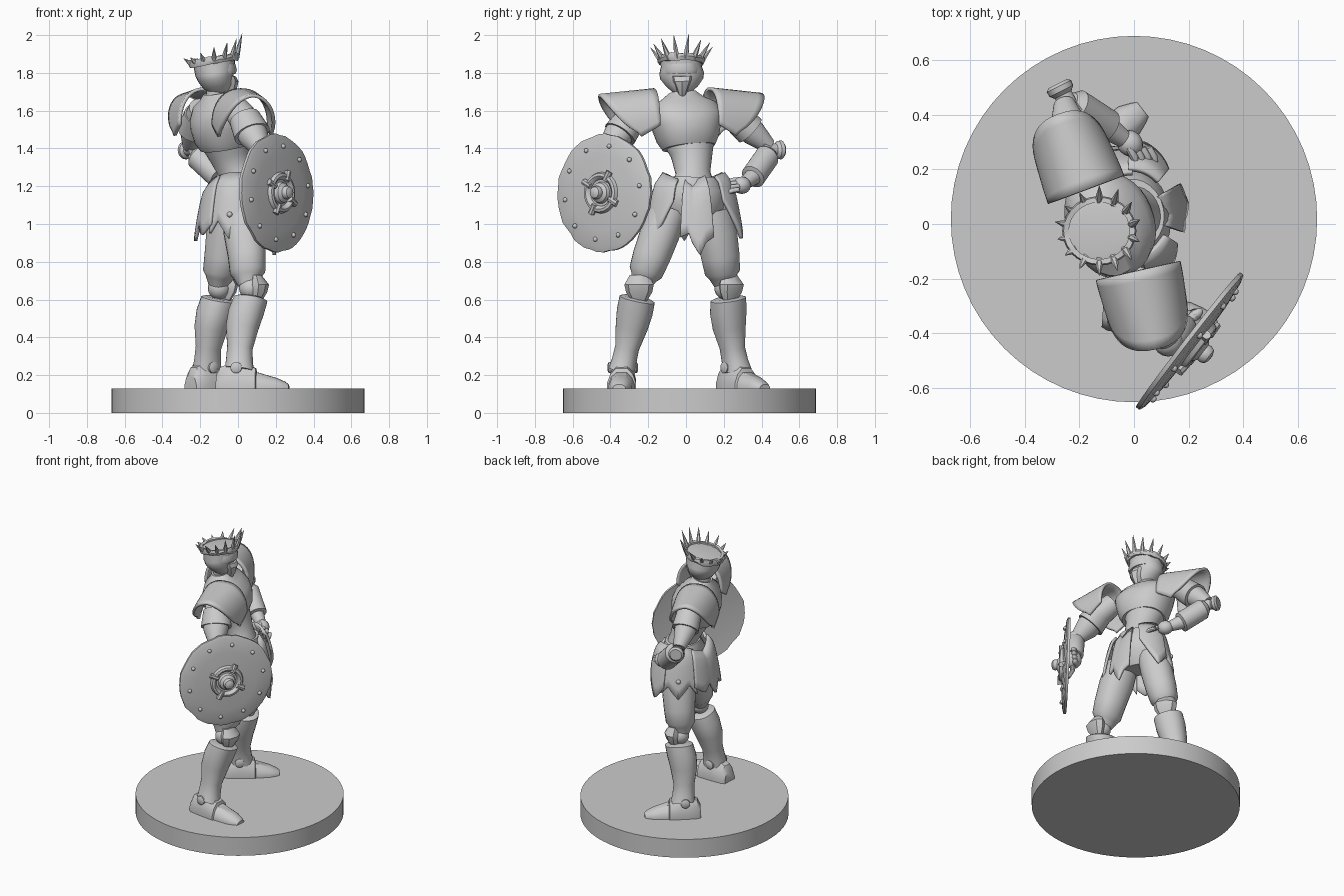
import bpy, random
from math import sin, cos, pi, radians, sqrt
from mathutils import Vector as V, Matrix

random.seed(3)


def mesh(name, verts, faces, solid=0):
    me = bpy.data.meshes.new(name)
    me.from_pydata([tuple(v) for v in verts], [], faces)
    ob = bpy.data.objects.new(name, me)
    bpy.context.collection.objects.link(ob)
    if solid:
        m = ob.modifiers.new("thickness", 'SOLIDIFY')
        m.thickness, m.offset = solid, 0
    return ob


def grid(name, rows, closed=True, caps=True, solid=0):
    n = len(rows[0])
    f = [(i*n+j, i*n+(j+1) % n, (i+1)*n+(j+1) % n, (i+1)*n+j)
         for i in range(len(rows)-1) for j in range(n if closed else n-1)]
    if caps and closed:
        f += [tuple(range(n))[::-1], tuple(range((len(rows)-1)*n, len(rows)*n))]
    return mesh(name, [v for r in rows for v in r], f, solid)


def limb(name, secs, yaw=0, n=24, p=1.0):
    """Loft of ellipses (x, y, z, front radius, side radius), p < 1 is boxier."""
    axis = (V(secs[-1][:3]) - V(secs[0][:3])).normalized()
    side = axis.cross(V((cos(radians(yaw)), sin(radians(yaw)), 0))).normalized()
    fwd = side.cross(axis)
    pw = lambda c: abs(c)**p * (1 if c > 0 else -1)
    return grid(name, [[V(s[:3]) + fwd*s[3]*pw(cos(2*pi*j/n)) + side*s[4]*pw(sin(2*pi*j/n))
                        for j in range(n)] for s in secs])


def lathe(name, prof, loc, axis, n=24):
    m = Matrix.Translation(loc) @ V(axis).to_track_quat('Z', 'Y').to_matrix().to_4x4()
    return grid(name, [[m @ V((r*cos(2*pi*j/n), r*sin(2*pi*j/n), h)) for j in range(n)] for r, h in prof])


def ball(name, loc, r, axis=(0, 0, 1), squash=1, n=16):
    return lathe(name, [(max(r*sin(pi*i/10), .0005), -r*squash*cos(pi*i/10)) for i in range(11)], loc, axis, n)


# Base disc
lathe("base", [(.67, 0), (.67, .13)], (0, .018, 0), (0, 0, 1), 64)

# Torso, breastplate, neck
limb("torso", [(.02, .035, 1.17, .10, .13), (-.01, .037, 1.27, .09, .092), (-.045, .03, 1.36, .105, .11),
               (-.07, .015, 1.43, .12, .135)], 18, 32)
limb("breastplate", [(-.07, .015, 1.405, .125, .14), (-.075, .01, 1.45, .15, .165), (-.085, .003, 1.52, .16, .185),
                     (-.095, -.003, 1.57, .15, .20), (-.11, -.015, 1.63, .115, .18),
                     (-.115, -.02, 1.665, .08, .115), (-.118, -.02, 1.695, .062, .075),
                     (-.118, -.02, 1.69, .05, .06)], 22, 32, .9)
limb("neck", [(-.12, -.02, 1.65, .05, .052), (-.115, -.02, 1.76, .05, .052)])
limb("pelvis", [(.0, .03, 1.0, .07, .10), (.0, .03, 1.08, .125, .17), (.0, .03, 1.18, .135, .175),
                (.0, .035, 1.25, .11, .13)], 10)

# Helmet with visor and brow
limb("helmet", [(-.095, -.02, 1.695, .05, .045), (-.105, -.02, 1.73, .08, .085), (-.118, -.022, 1.77, .095, .115),
                (-.122, -.023, 1.80, .105, .118), (-.124, -.025, 1.835, .11, .108),
                (-.127, -.025, 1.875, .115, .112), (-.127, -.025, 1.88, .08, .08)], 0, 24)
limb("visor", [(-.06, -.02, 1.675, .03, .018), (-.058, -.02, 1.72, .052, .035), (-.052, -.021, 1.76, .055, .055),
               (-.05, -.022, 1.785, .04, .06)], 0, 8)
limb("brow", [(-.075, -.023, 1.795, .062, .09), (-.072, -.024, 1.815, .066, .094), (-.075, -.025, 1.85, .06, .085)], 0, 12)

# Thorny crown, taller at the front
ring = lambda r, h: [V((-.127 + r*1.07*cos(2*pi*j/28), -.025 + r*sin(2*pi*j/28),
                        1.866 + h + .02*cos(2*pi*j/28) + random.uniform(-.006, .006))) for j in range(28)]
rows = [ring(.104, -.014), ring(.12, -.02), ring(.127, .0), ring(.122, .02), ring(.104, .02)]
grid("crown_band", rows + rows[:1], caps=False)
for i in range(14):
    a = 2*pi*(i + .5)/14
    k = (1 + cos(a))/2
    length = .045 + .07*k + random.uniform(-.01, .01)
    lathe("crown_spike", [(.017, -.012), (.011, length*.4), (.0008, length)],
          (-.127 + .123*cos(a), -.025 + .112*sin(a), 1.87 + .023*cos(a)),
          (cos(a)*(.75 - .5*k), sin(a)*.6, .5 + .5*k), 6)


# Pauldrons: arched shells, rounded outward, with a raised tip
def pauldron(name, inner, out, width, length, ztop):
    out = V(out).normalized()
    fwd = V((-out.y, out.x, 0))
    rows = []
    for i in range(9):
        u = i/8
        row = []
        for j in range(25):
            a = radians(-96 + 192*j/24)
            c = max(cos(a), 0)
            reach = length*(.34 + .66*c**.65)
            w = width/2*(1 - .06*u*u)
            p = V(inner) + out*reach*u + fwd*w*abs(sin(a))**.85*(1 if a > 0 else -1)
            row.append(V((p.x, p.y, ztop - .17 + .17*cos(a) - .03*u - .03*u*abs(sin(a)))))
        rows.append(row)
    grid(name, rows, closed=False, solid=.018)


pauldron("right_pauldron", (.015, -.17, 0), (.22, -.97, 0), .30, .295, 1.71)
pauldron("left_pauldron", (-.175, .125, 0), (-.35, .94, 0), .28, .295, 1.715)

# Arms: shoulder, sleeve, elbow, gauntlet
limb("right_upper_arm", [(-.01, -.21, 1.61, .07, .07), (.05, -.31, 1.53, .085, .08), (.085, -.37, 1.46, .08, .075),
                         (.12, -.42, 1.40, .05, .05)], 20)
limb("right_arm_band", [(.035, -.29, 1.56, .085, .08), (.075, -.35, 1.475, .10, .09)], 20)
ball("right_elbow", (.125, -.43, 1.39), .055)
limb("right_forearm", [(.13, -.43, 1.38, .05, .05), (.14, -.42, 1.35, .062, .06), (.175, -.39, 1.24, .062, .06),
                       (.185, -.38, 1.22, .05, .045)], 60)
limb("left_upper_arm", [(-.19, .21, 1.61, .07, .07), (-.22, .29, 1.54, .075, .075), (-.24, .36, 1.48, .068, .068),
                        (-.255, .44, 1.41, .04, .04)], 20)
limb("left_arm_band", [(-.205, .25, 1.58, .08, .078), (-.232, .34, 1.495, .088, .085)], 20)
lathe("left_elbow", [(.042, -.06), (.034, -.02), (.034, .02), (.048, .035), (.05, .055), (.038, .065)],
      (-.25, .455, 1.392), (-.4, .8, .0))
limb("left_forearm", [(-.235, .445, 1.375, .04, .04), (-.215, .43, 1.357, .066, .066), (-.10, .355, 1.25, .066, .066),
                      (-.095, .352, 1.247, .045, .045), (-.03, .305, 1.21, .032, .032)], 50)

# Hands with finger segments
ball("left_palm", (-.015, .295, 1.205), .046, (.5, -.6, 0), 1.1)
for i in range(4):
    x, z = -.02 + .024*i, 1.235 - .018*i
    limb("left_finger", [(x, .28, z, .014, .014), (x + .02, .245, z - .005, .015, .015),
                         (x + .03, .21, z - .02, .009, .009)], 0, 10)
ball("right_fist", (.2, -.37, 1.18), .055, (0, 0, 1), 1.1)
for i in range(4):
    ball("right_finger", (.222 - .004*i, -.335, 1.225 - .028*i), .019, (.8, .6, 0), 1.9, 10)
limb("shield_grip", [(.21, -.41, 1.06, .014, .014), (.205, -.37, 1.1, .016, .016), (.205, -.37, 1.27, .016, .016),
                     (.21, -.41, 1.31, .014, .014)], 0, 10)

# Round shield with worn rim, boss, lugs and rivets
sc, sn = V((.215, -.44, 1.165)), V((.79, -.61, .03)).normalized()
st = V((.61, .79, 0)).normalized()
su = sn.cross(st)
wear = [random.uniform(.98, 1.012) for _ in range(48)]
prof = [(.02, -.008), (.2, -.012), (.312, -.024), (.312, -.008), (.29, .0), (.2, .01), (.02, .018)]
grid("shield", [[sc + sn*h + (st*cos(2*pi*j/48) + su*sin(2*pi*j/48))*r*(wear[j] if r > .29 else 1)
                 for j in range(48)] for r, h in prof])
lathe("shield_ring", [(.112, .008), (.102, .032), (.088, .036), (.075, .026), (.068, .012)], sc, sn, 32)
lathe("shield_boss", [(.06, .01), (.052, .035), (.034, .048), (.036, .06), (.03, .075), (.012, .083)], sc, sn)
for i in range(4):
    a = pi/4 + i*pi/2 + .3
    d = st*cos(a) + su*sin(a)
    limb("shield_lug", [(*(sc + sn*.028 + d*.07), .016, .014), (*(sc + sn*.02 + d*.125), .018, .02)], 40, 8)
for i in range(10):
    a = 2*pi*i/10 + .15
    ball("shield_rivet", sc + sn*.006 + (st*cos(a) + su*sin(a))*.25, .013, sn, 1, 10)


# Flared skirt plates with jagged hems: (position 0..1, hem height)
def skirt(name, a0, a1, hem, flare=.0, top=1.2, n=24):
    rows = []
    for i in range(6):
        row = []
        for j in range(n + 1):
            t = j/n
            a = radians(10 + a0 + (a1 - a0)*t)
            for (t0, z0), (t1, z1) in zip(hem, hem[1:]):
                if t0 <= t <= t1:
                    zb = z0 + (z1 - z0)*(t - t0)/(t1 - t0)
            zt = top + .07*abs(sin(a))
            z = zt + (zb - zt)*i/5
            k = sqrt(max(0, (zt - z)/.35))
            row.append(V((-.01 + (.125 + .085*k + flare)*cos(a), .035 + (.15 + .10*k + flare)*sin(a), z)))
        rows.append(row)
    grid(name, rows, closed=False, solid=.018)


skirt("front_tabard", -26, 18, [(0, .93), (.25, .95), (.35, .90), (.58, .835), (.75, .9), (1, .93)], -.01, 1.22)
skirt("left_front_plate", 36, 84, [(0, 1.12), (.3, 1.02), (.65, .92), (.8, .95), (1, 1.0)], .014)
skirt("left_side_plate", 78, 142, [(0, .96), (.2, 1.01), (.5, .93), (.8, 1.02), (1, .95)])
skirt("right_front_plate", -84, -38, [(0, .98), (.2, .94), (.4, .92), (.7, 1.0), (1, 1.12)], .01)
skirt("right_side_plate", -142, -78, [(0, .95), (.2, 1.02), (.5, .92), (.8, 1.01), (1, .96)])
skirt("back_plate", 138, 222, [(0, 1.0), (.2, .95), (.35, 1.0), (.5, .91), (.65, .99), (.8, .94), (1, 1.0)], .014)
for s in (-1, 1):
    a = radians(10 + s*110)
    ball("skirt_rivet", (-.01 + .197*cos(a), .035 + .237*sin(a), 1.05), .015)


# Legs: thigh, knee joint and cap, greave, ankle discs, boot
def leg(side, hip, knee, ankle, yaw, tip, heel):
    h, k, a = V(hip), V(knee), V(ankle)
    f = V((cos(radians(yaw)), sin(radians(yaw)), 0))
    r = V((-f.y, f.x, 0))
    at = lambda p, q, t, off, rf, rs: (*(p.lerp(q, t) + f*off), rf, rs)
    limb(side + "_thigh", [at(h, k, 0, 0, .10, .10), at(h, k, .3, .0, .11, .105), at(h, k, .6, .0, .10, .10),
                           at(h, k, .80, -.005, .094, .09), at(h, k, .86, -.008, .075, .07),
                           at(h, k, .97, -.01, .05, .05)], yaw, 24, .92)
    ball(side + "_knee", k + V((0, 0, .0)), .06)
    # knee cap: faceted wedge leaning forward at the top
    c = k + f*.045
    limb(side + "_knee_cap", [(*(c + V((0, 0, -.085)) - f*.015), .02, .03), (*(c + V((0, 0, -.02))), .045, .07),
                              (*(c + V((0, 0, .02)) + f*.005), .05, .078), (*(c + V((0, 0, .07)) - f*.01), .025, .05)],
         yaw, 8)
    limb(side + "_greave", [at(k, a, .12, .01, .07, .075), at(k, a, .14, .01, .09, .095), at(k, a, .3, -.004, .094, .096),
                            at(k, a, .5, -.014, .087, .085), at(k, a, .75, -.01, .068, .064),
                            at(k, a, .92, -.002, .072, .066), at(k, a, 1.03, .006, .08, .072)], yaw, 24, .92)
    for s in (-1, 1):
        lathe(side + "_ankle_disc", [(.03, 0), (.03, .02), (.018, .026)], a + r*s*.054 - f*.01, r*s, 16)
    # boot cross-sections: distance from ankle, half width, top height
    rows = []
    for d, w, z in [(-heel, .05, .20), (-heel + .02, .062, .24), (-.02, .07, .275), (.05, .074, .255), (.09, .076, .235),
                    (.095, .068, .215), (tip*.75, .062, .185), (tip - .02, .045, .165), (tip, .034, .15)]:
        o = V((a.x, a.y, 0)) + f*d
        rows.append([o + r*w*x + V((0, 0, .128 + (z - .128)*y))
                     for x, y in [(-1, 0), (-1, .3), (-.8, .7), (-.4, 1), (.4, 1), (.8, .7), (1, .3), (1, 0)]])
    grid(side + "_boot", rows)


leg("right", (.02, -.09, 1.08), (.065, -.245, .66), (.005, -.335, .24), -4, .265, .12)
leg("left", (-.04, .14, 1.08), (-.10, .21, .66), (-.165, .265, .24), 38, .25, .11)

# Smooth shading that keeps hard edges
for ob in bpy.data.objects:
    ob.select_set(True)
bpy.context.view_layer.objects.active = bpy.data.objects["torso"]
bpy.ops.object.shade_smooth_by_angle(angle=radians(35))
